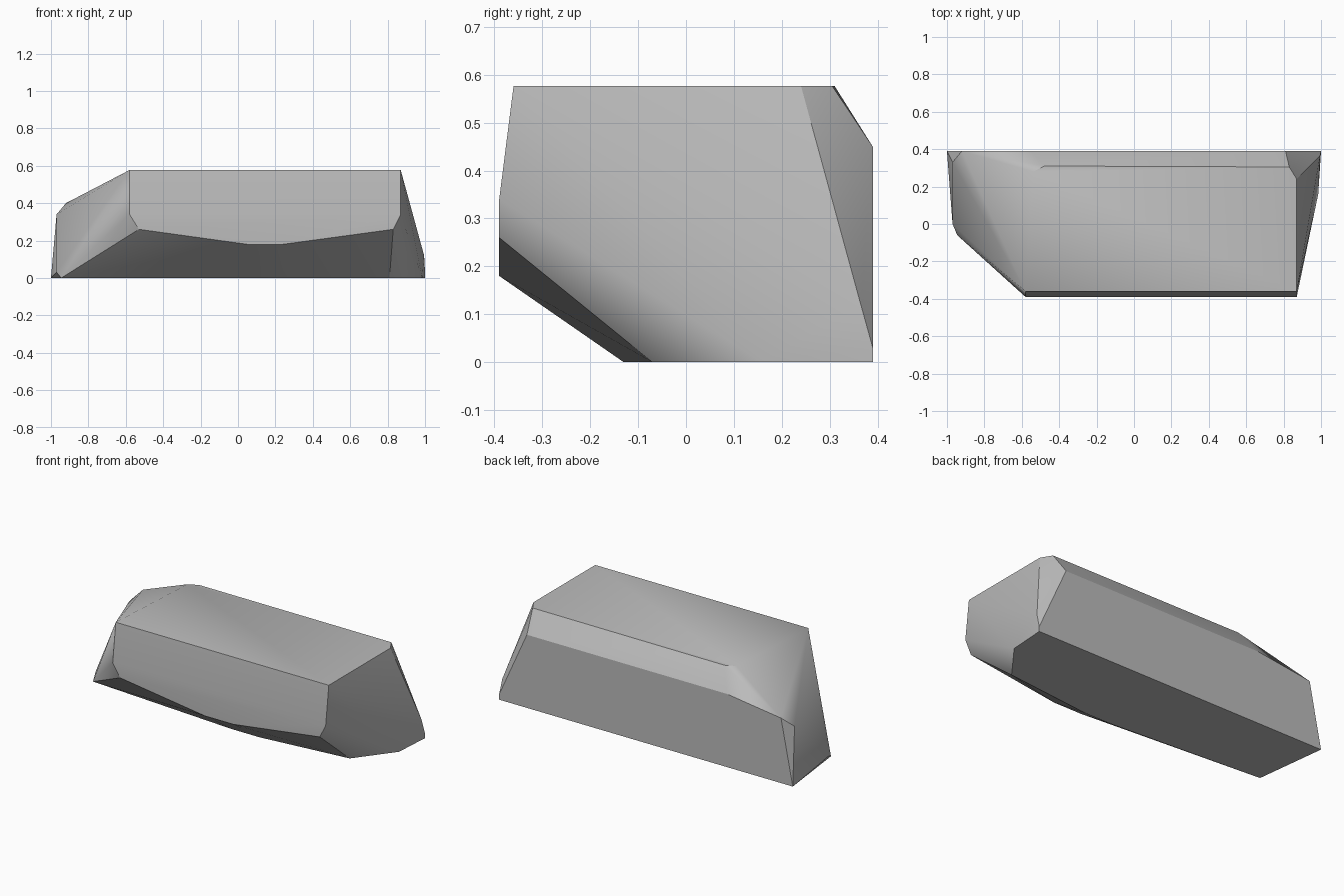
import bpy
import bmesh
import math

default_cube = bpy.data.objects.get("Cube")
if default_cube:
    bpy.data.objects.remove(default_cube, do_unlink=True)

TOP, FRONT, BACK = 0.577, -0.39, 0.39


def make_material(name, colour):
    material = bpy.data.materials.new(name)
    material.use_nodes = True
    material.diffuse_color = colour
    shader = material.node_tree.nodes["Principled BSDF"]
    shader.inputs["Base Color"].default_value = colour
    shader.inputs["Roughness"].default_value = 0.9
    return material


def make_hull(name, points, material):
    """Wrap a set of corner points in a faceted convex stone."""
    mesh = bpy.data.meshes.new(name)
    bm = bmesh.new()
    for point in points:
        bm.verts.new(point)
    hull = bmesh.ops.convex_hull(bm, input=bm.verts[:])
    inside = set(hull["geom_interior"] + hull["geom_unused"])
    loose = [g for g in inside if isinstance(g, bmesh.types.BMVert)]
    bmesh.ops.delete(bm, geom=loose, context="VERTS")
    # Merge the flat triangles into broad facets
    bmesh.ops.dissolve_limit(bm, angle_limit=math.radians(1),
                             verts=bm.verts[:], edges=bm.edges[:])
    bmesh.ops.recalc_face_normals(bm, faces=bm.faces[:])
    bm.to_mesh(mesh)
    bm.free()
    mesh.materials.append(material)
    stone = bpy.data.objects.new(name, mesh)
    bpy.context.collection.objects.link(stone)
    return stone


# Flat top facet, as x and y
top = [(-0.58, -0.36), (0.87, -0.36), (0.87, 0.24),
       (0.83, 0.305), (-0.48, 0.31), (-0.54, 0.28)]
# Front facet, as x and z
front = [(-0.58, 0.34), (-0.53, 0.26), (0.05, 0.18),
         (0.24, 0.18), (0.83, 0.26), (0.87, 0.34)]
# Back facet, as x and z
back = [(-1, 0), (1, 0), (1, 0.03), (0.81, 0.45),
        (-0.55, 0.45), (-0.92, 0.4)]
# Underside, as x and y
bottom = [(-0.945, -0.06), (0.05, -0.13), (0.24, -0.13),
          (0.81, -0.07), (0.985, 0.16)]
# Chipped corners at both ends
chips = [(-0.97, 0.33, 0.34), (-0.97, 0, 0.03), (0.995, 0.365, 0.12)]

corners = [(x, y, TOP) for x, y in top]
corners += [(x, FRONT, z) for x, z in front]
corners += [(x, BACK, z) for x, z in back]
corners += [(x, y, 0) for x, y in bottom]
corners += chips

grey_stone = make_material("grey stone", (0.5, 0.5, 0.5, 1))
rock = make_hull("rock_slab", corners, grey_stone)

# Soft shading over shallow angles, crisp edges elsewhere
bpy.ops.object.select_all(action="DESELECT")
rock.select_set(True)
bpy.context.view_layer.objects.active = rock
bpy.ops.object.shade_smooth_by_angle(angle=math.radians(30))
